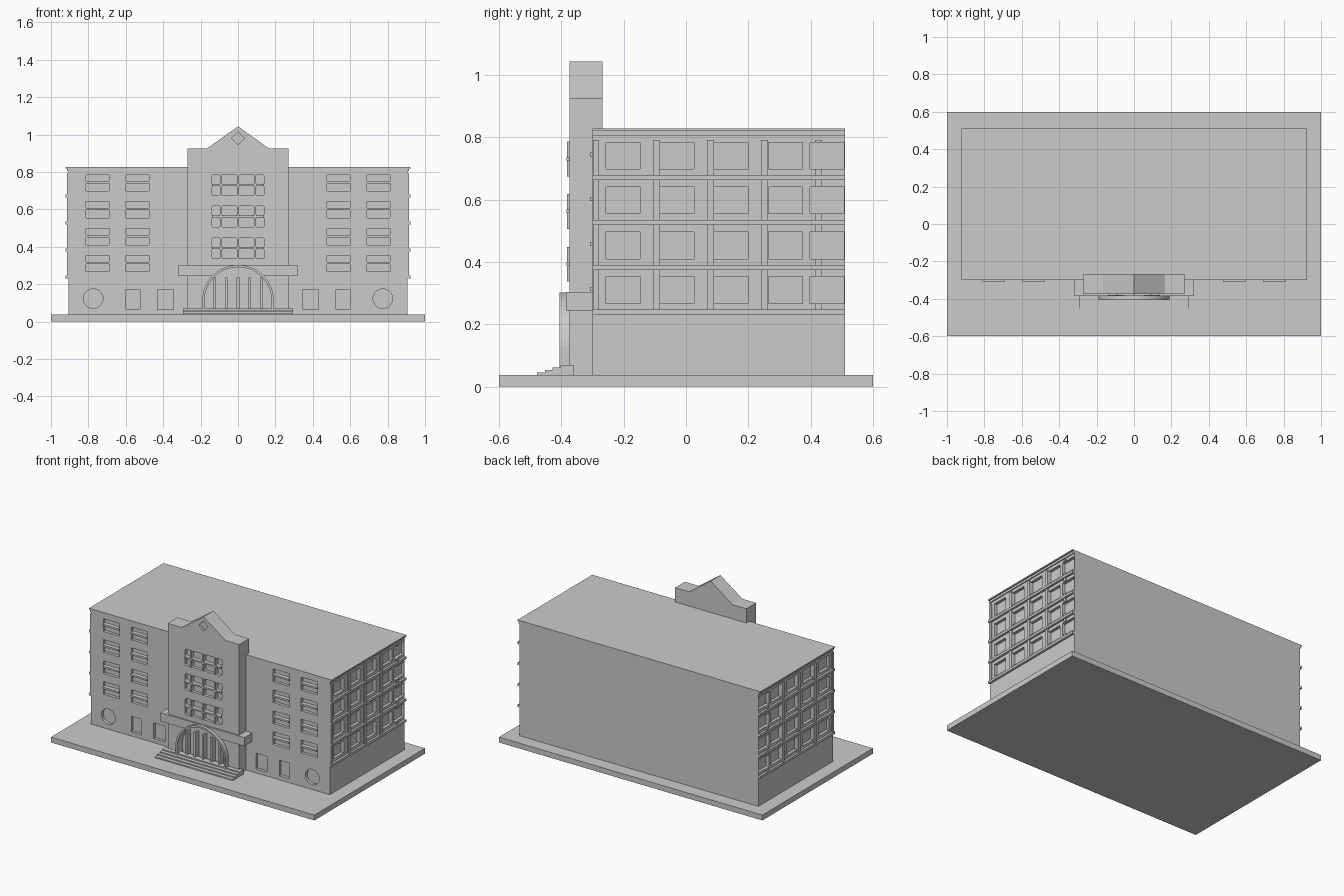
import bpy, bmesh, math
from mathutils import Vector

if "Cube" in bpy.data.objects:
    bpy.data.objects.remove(bpy.data.objects["Cube"])

stone = bpy.data.materials.new("light_grey_stone")
stone.diffuse_color = (0.6, 0.6, 0.6, 1)
stone.use_nodes = True
stone.node_tree.nodes["Principled BSDF"].inputs["Base Color"].default_value = stone.diffuse_color


def prism(bm, pts, a, b, axis='y'):
    """Extrude a 2D outline: (x,z) along y, or (y,z) along x."""
    def P(u, v, w):
        return Vector((u, w, v)) if axis == 'y' else Vector((w, u, v))
    lo = [bm.verts.new(P(u, v, a)) for u, v in pts]
    hi = [bm.verts.new(P(u, v, b)) for u, v in pts]
    n = len(pts)
    faces = [bm.faces.new(lo), bm.faces.new(hi[::-1])]
    for i in range(n):
        j = (i + 1) % n
        faces.append(bm.faces.new((lo[i], hi[i], hi[j], lo[j])))
    bmesh.ops.recalc_face_normals(bm, faces=faces)


def rect(u0, u1, v0, v1):
    return [(u0, v0), (u1, v0), (u1, v1), (u0, v1)]


def rounded(u0, u1, v0, v1, r=0.008):
    pts = []
    for k, (cu, cv) in enumerate(rect(u0 + r, u1 - r, v0 + r, v1 - r)):
        for i in range(4):
            t = math.pi * (1 + k / 2) + i * math.pi / 6
            pts.append((cu + r * math.cos(t), cv + r * math.sin(t)))
    return pts


def circle(cu, cv, r, n=32):
    return [(cu + r * math.cos(2 * math.pi * i / n), cv + r * math.sin(2 * math.pi * i / n)) for i in range(n)]


def arch(r, cz, z0, n=32):
    arc = [(r * math.cos(math.pi * i / n), cz + r * math.sin(math.pi * i / n)) for i in range(n + 1)]
    return [(r, z0)] + arc + [(-r, z0)]


def box(bm, x0, x1, y0, y1, z0, z1):
    prism(bm, rect(x0, x1, z0, z1), y0, y1)


def make(name, bm):
    me = bpy.data.meshes.new(name)
    bm.to_mesh(me)
    bm.free()
    me.materials.append(stone)
    ob = bpy.data.objects.new(name, me)
    bpy.context.collection.objects.link(ob)
    return ob


def cut(ob, cutter):
    m = ob.modifiers.new("openings", 'BOOLEAN')
    m.operation, m.solver, m.object = 'DIFFERENCE', 'EXACT', cutter
    bpy.context.view_layer.objects.active = ob
    bpy.ops.object.modifier_apply(modifier=m.name)


FRONT, BACK, SIDE = -0.30, 0.51, 0.907
TOWER = -0.374
FLOORS = [0.267, 0.41, 0.555, 0.698]      # window bottoms

# Ground slab
bm = bmesh.new()
box(bm, -1, 1, -0.6, 0.6, 0, 0.037)
make("base_slab", bm)

# Main block and its stepped cornice
bm = bmesh.new()
box(bm, -SIDE, SIDE, FRONT, BACK, 0.03, 0.81)
body = make("main_block", bm)
bm = bmesh.new()
box(bm, -0.914, 0.914, FRONT, BACK, 0.805, 0.82)
box(bm, -0.922, 0.922, FRONT, BACK, 0.82, 0.828)
make("roof_cornice", bm)

# Front wing openings: upper windows, ground windows, round windows
cb, bars = bmesh.new(), bmesh.new()
for s in (-1, 1):
    def mx(a, b):
        return (a, b) if s > 0 else (-b, -a)
    for a, b in ((0.476, 0.60), (0.69, 0.813)):
        for z in FLOORS:
            x0, x1 = mx(a, b)
            prism(cb, rect(x0, x1, z, z + 0.087), -0.4, -0.28)
            box(bars, x0, x1, -0.308, -0.279, z + 0.041, z + 0.053)
    for a, b in ((0.345, 0.43), (0.524, 0.60)):
        prism(cb, rect(*mx(a, b), 0.064, 0.172), -0.4, -0.28)
    prism(cb, circle(s * 0.774, 0.123, 0.052), -0.4, -0.28)
make("wing_window_bars", bars)

# Side wall openings
sides = bmesh.new()
for s in (-1, 1):
    for y in (-0.257, -0.083, 0.09, 0.264, 0.398):
        for z in FLOORS:
            prism(sides, rect(y, y + 0.109, z, z + 0.086), s * 0.887, s * 1.0, 'x')
side_cutter = make("side_cutter", sides)
front_cutter = make("front_cutter", cb)

# Side wall pilasters and floor bands
pil, bands = bmesh.new(), bmesh.new()
for s in (-1, 1):
    x0, x1 = sorted((s * 0.9, s * 0.915))
    for y0, y1 in ((-0.299, -0.28), (-0.106, -0.083), (0.067, 0.09), (0.241, 0.263), (0.414, 0.436)):
        box(pil, x0, x1, y0, y1, 0.24, 0.792)
    x0, x1 = sorted((s * 0.9, s * 0.922))
    for z in (0.231, 0.375, 0.519, 0.663):
        box(bands, x0, x1, FRONT, BACK, z, z + 0.016)
pilasters = make("side_pilasters", pil)
make("side_floor_bands", bands)
cut(body, front_cutter)
cut(body, side_cutter)
cut(pilasters, side_cutter)

# Entrance tower with gabled top
bm = bmesh.new()
half = [(0.271, 0.03), (0.271, 0.926), (0.166, 0.926), (0.15, 0.937)]
prism(bm, half + [(0, 1.044)] + [(-x, z) for x, z in half[::-1]], TOWER, -0.268)
tower = make("entrance_tower", bm)

# Tower windows with a raised lattice, and the gable diamond
cb, lat = bmesh.new(), bmesh.new()
for z in (0.337, 0.506, 0.674):
    for x0, x1 in ((-0.139, -0.096), (-0.086, -0.005), (0.005, 0.086), (0.096, 0.139)):
        for z0, z1 in ((z, z + 0.052), (z + 0.062, z + 0.112)):
            prism(cb, rounded(x0, x1, z0, z1), -0.5, -0.354)
    for x in (-0.091, 0, 0.091):
        box(lat, x - 0.005, x + 0.005, -0.382, -0.36, z, z + 0.112)
    box(lat, -0.139, 0.139, -0.383, -0.36, z + 0.052, z + 0.062)
prism(cb, circle(0, 0.98, 0.034, 4), -0.5, -0.36)
make("tower_window_lattice", lat)
tower_cutter = make("tower_cutter", cb)

# Canopy band over the entrance
bm = bmesh.new()
box(bm, -0.318, 0.318, -0.385, -0.295, 0.245, 0.304)
canopy = make("entrance_canopy", bm)

# Arched doorway recess
bm = bmesh.new()
prism(bm, arch(0.18, 0.112, 0.05), -0.5, -0.345)
arch_cutter = make("arch_cutter", bm)
cut(tower, tower_cutter)
cut(tower, arch_cutter)
cut(canopy, arch_cutter)

# Arch surround and door bars
bm = bmesh.new()
prism(bm, arch(0.191, 0.112, 0.045) + arch(0.179, 0.112, 0.045)[::-1], -0.406, -0.37)
make("arch_surround", bm)
bm = bmesh.new()
for i in range(-2, 3):
    box(bm, i * 0.0625 - 0.007, i * 0.0625 + 0.007, -0.382, -0.34, 0.04, 0.235)
make("door_bars", bm)

# Entrance steps
bm = bmesh.new()
prof = [(-0.36, 0.03), (-0.478, 0.03)]
for i, y in enumerate((-0.478, -0.453, -0.428, -0.403)):
    z = 0.037 + 0.008 * i
    prof += [(y, z), (y, z + 0.008)]
prof += [(-0.36, 0.069)]
prism(bm, prof, -0.294, 0.294, 'x')
make("entrance_steps", bm)

# Remove the cutters
for c in (front_cutter, side_cutter, tower_cutter, arch_cutter):
    bpy.data.objects.remove(c, do_unlink=True)
